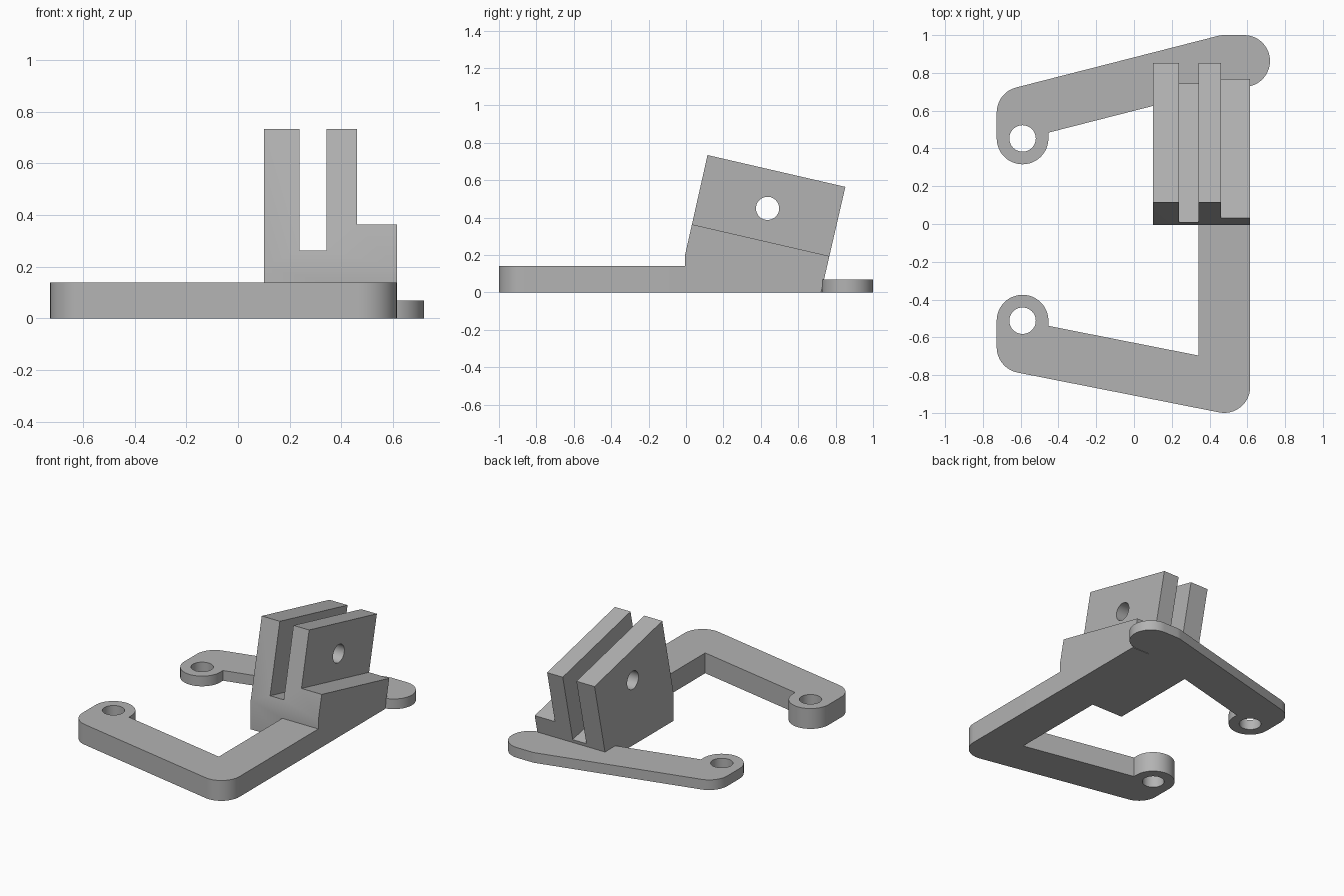
import bpy
import bmesh
from math import sin, cos, tan, atan2, radians, degrees
from mathutils import Vector

cube = bpy.data.objects.get("Cube")
if cube:
    bpy.data.objects.remove(cube, do_unlink=True)

R = 0.137          # half width of the arms
HOLE = 0.07        # screw hole radius
TILT = tan(radians(13))

grey = bpy.data.materials.new("plain grey")
grey.use_nodes = True
grey.diffuse_color = (0.45, 0.45, 0.45, 1)
grey.node_tree.nodes["Principled BSDF"].inputs["Base Color"].default_value = grey.diffuse_color


def prism(name, points, offset):
    """Extrude a closed outline of 3D points along an offset."""
    bm = bmesh.new()
    face = bm.faces.new([bm.verts.new(p) for p in points])
    new = bmesh.ops.extrude_face_region(bm, geom=[face])["geom"]
    bmesh.ops.translate(bm, vec=Vector(offset),
                        verts=[v for v in new if isinstance(v, bmesh.types.BMVert)])
    bmesh.ops.recalc_face_normals(bm, faces=bm.faces)
    mesh = bpy.data.meshes.new(name)
    bm.to_mesh(mesh)
    bm.free()
    mesh.materials.append(grey)
    obj = bpy.data.objects.new(name, mesh)
    bpy.context.collection.objects.link(obj)
    return obj


def arc(centre, start, end, radius=R):
    n = max(3, round(abs(end - start) / 7.5))
    angles = [radians(start + (end - start) * i / n) for i in range(n + 1)]
    return [(centre[0] + radius * cos(t), centre[1] + radius * sin(t)) for t in angles]


def plate(name, outline, height, bottom=0):
    return prism(name, [(x, y, bottom) for x, y in outline], (0, 0, height))


def side_prism(name, profile, x0, x1):
    return prism(name, [(x0, y, z) for y, z in profile], (x1 - x0, 0, 0))


def combine(target, other, operation):
    mod = target.modifiers.new("combine", 'BOOLEAN')
    mod.operation = operation
    mod.solver = 'EXACT'
    mod.object = other
    bpy.context.view_layer.objects.active = target
    bpy.ops.object.modifier_apply(modifier=mod.name)
    bpy.data.objects.remove(other, do_unlink=True)


def slope(a, b):
    return atan2(b[1] - a[1], b[0] - a[0])


# Thick front arm with the side bar
boss, heel, corner = (-0.59, -0.512), (-0.59, -0.652), (0.478, -0.863)
a = slope(heel, corner)


def inner_front(x):
    return (x, heel[1] + (x - heel[0]) * tan(a) + R / cos(a))


turn = 270 + degrees(a)
outline = arc(boss, 0, 180) + arc(heel, 180, turn) + arc(corner, turn, 360)
outline += [(0.615, 0.3), (0.341, 0.3), inner_front(0.341), inner_front(boss[0] + R)]
front_arm = plate("front_arm", outline, 0.14)
combine(front_arm, plate("cutter", arc(boss, 0, 352.5, HOLE), 1, -0.5), 'DIFFERENCE')

# Thin back arm
boss, heel, corner, tip = (-0.59, 0.453), (-0.59, 0.59), (0.478, 0.863), (0.583, 0.863)
a = slope(heel, corner)
x = boss[0] + R
outline = arc(boss, 180, 360)
outline += [(x, heel[1] + R * tan(a) - R / cos(a)), (corner[0] + R * tan(a / 2), corner[1] - R)]
turn = 90 + degrees(a)
outline += arc(tip, -90, 90) + arc(corner, 90, turn) + arc(heel, turn, 180)
back_arm = plate("back_arm", outline, 0.07)
combine(back_arm, plate("cutter", arc(boss, 0, 352.5, HOLE), 1, -0.5), 'DIFFERENCE')

# Tilted clevis block
block = side_prism("clevis_block", [(-0.005, 0), (0.722, 0), (0.852, 0.564),
                                    (0.115, 0.734), (-0.005, 0.2)], 0.1, 0.615)


def cut_above(y, z, x0, x1):
    """Remove everything above a tilted line through y, z."""
    profile = [(e, z - TILT * (e - y)) for e in (-0.5, 1.5)] + [(1.5, 2), (-0.5, 2)]
    combine(block, side_prism("cutter", profile, x0, x1), 'DIFFERENCE')


cut_above(0.01, 0.262, 0.238, 0.342)   # slot between the prongs
cut_above(0.03, 0.364, 0.461, 1)       # low shoulder
combine(block, side_prism("cutter", arc((0.436, 0.449), 0, 352.5, 0.062), -1, 1.5), 'DIFFERENCE')

# Fuse into one solid bracket
combine(block, front_arm, 'UNION')
combine(block, back_arm, 'UNION')
block.name = "mounting_bracket"
bpy.ops.object.select_all(action='DESELECT')
block.select_set(True)
bpy.context.view_layer.objects.active = block
bpy.ops.object.shade_smooth_by_angle(angle=radians(30))
